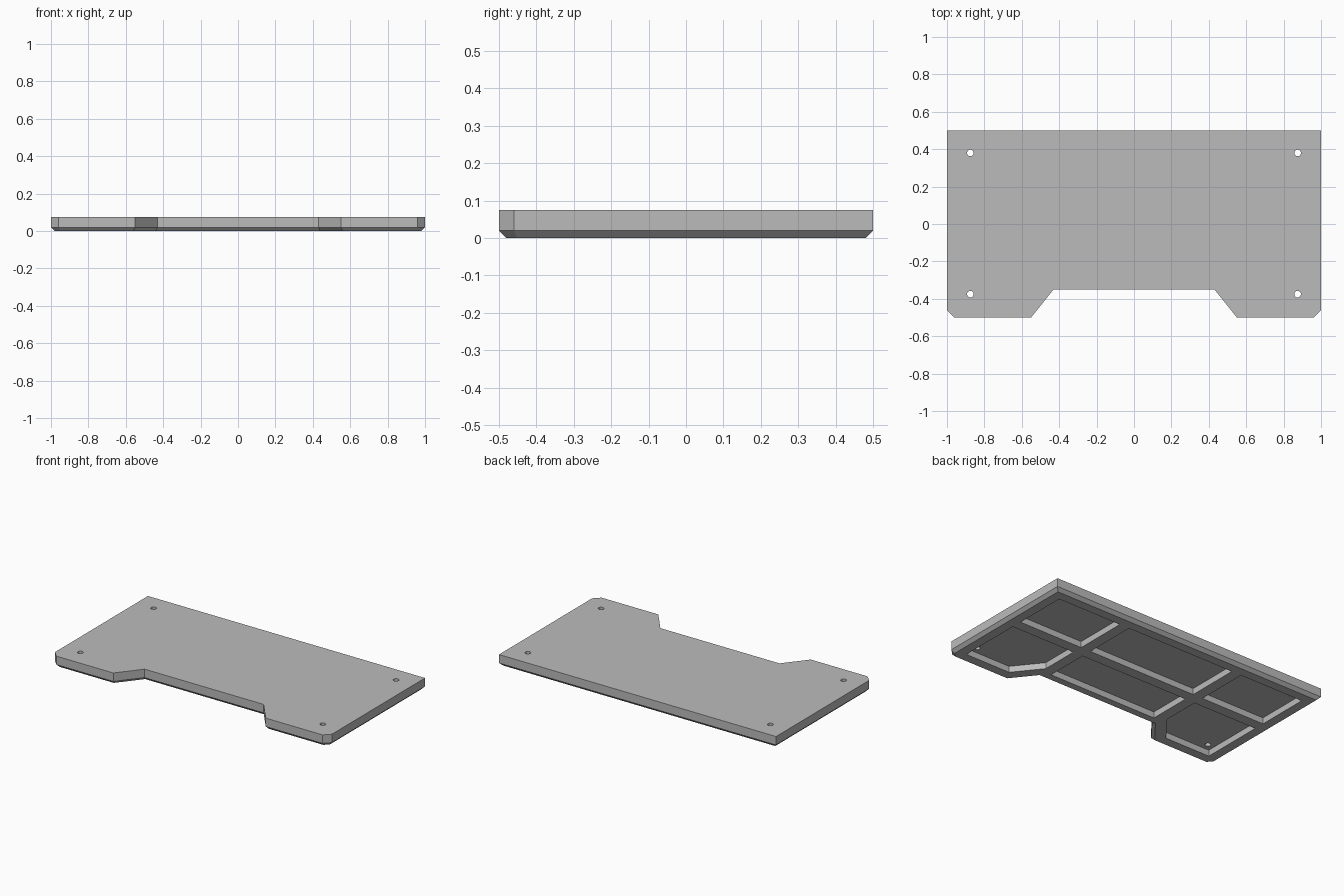
import bpy, bmesh

HEIGHT = 0.075
CHAMFER = 0.02
POCKET_DEPTH = 0.04

if "Cube" in bpy.data.objects:
    bpy.data.objects.remove(bpy.data.objects["Cube"], do_unlink=True)

grey = bpy.data.materials.new("mid grey")
grey.use_nodes = True
grey.diffuse_color = (0.5, 0.5, 0.5, 1)
grey.node_tree.nodes["Principled BSDF"].inputs["Base Color"].default_value = (0.5, 0.5, 0.5, 1)


def prism(name, outline, z0, z1, chamfer=0):
    """Extrude a flat outline from z0 to z1, optionally chamfering the lower rim."""
    bm = bmesh.new()
    base = bm.faces.new([bm.verts.new((x, y, z0)) for x, y in outline])
    top = bmesh.ops.extrude_face_region(bm, geom=[base], use_keep_orig=True)["geom"]
    for v in top:
        if isinstance(v, bmesh.types.BMVert):
            v.co.z = z1
    bmesh.ops.recalc_face_normals(bm, faces=bm.faces)
    if chamfer:
        rim = [e for e in bm.edges if all(v.co.z == z0 for v in e.verts)]
        bmesh.ops.bevel(bm, geom=rim, offset=chamfer, segments=1, affect='EDGES')
    mesh = bpy.data.meshes.new(name)
    bm.to_mesh(mesh)
    bm.free()
    mesh.materials.append(grey)
    obj = bpy.data.objects.new(name, mesh)
    bpy.context.collection.objects.link(obj)
    return obj


def mirrored(points):
    return [(-x, y) for x, y in reversed(points)]


def rectangle(x0, y0, x1, y1):
    return [(x0, y0), (x1, y0), (x1, y1), (x0, y1)]


# Slab with a front notch and clipped front corners
half = [(0.43, -0.35), (0.55, -0.5), (0.96, -0.5), (1, -0.46), (1, 0.5)]
slab = prism("slab", half + mirrored(half), 0, HEIGHT, CHAMFER)

# Underside pockets, leaving a frame and crossing ribs
back_pocket = rectangle(0.46, 0.07, 0.92, 0.42)
front_pocket = [(0.46, -0.25), (0.596, -0.42), (0.92, -0.42), (0.92, 0), (0.46, 0)]
pockets = [rectangle(-0.39, 0.07, 0.39, 0.42), rectangle(-0.39, -0.285, 0.39, 0)]
for outline in (back_pocket, front_pocket):
    pockets += [outline, mirrored(outline)]
cutters = [prism("pocket_cutter", p, -0.05, POCKET_DEPTH) for p in pockets]

# Corner bolt holes
for x in (-0.875, 0.875):
    for y in (-0.375, 0.38):
        bpy.ops.mesh.primitive_cylinder_add(vertices=24, radius=0.0175, depth=0.4, location=(x, y, 0))
        hole = bpy.context.object
        hole.name = "hole_cutter"
        hole.data.materials.append(grey)
        cutters.append(hole)

# Cut pockets and holes, then discard the cutters
bpy.context.view_layer.objects.active = slab
for cutter in cutters:
    cut = slab.modifiers.new("cut", 'BOOLEAN')
    cut.operation = 'DIFFERENCE'
    cut.solver = 'EXACT'
    cut.object = cutter
    bpy.ops.object.modifier_apply(modifier=cut.name)
    bpy.data.objects.remove(cutter, do_unlink=True)
